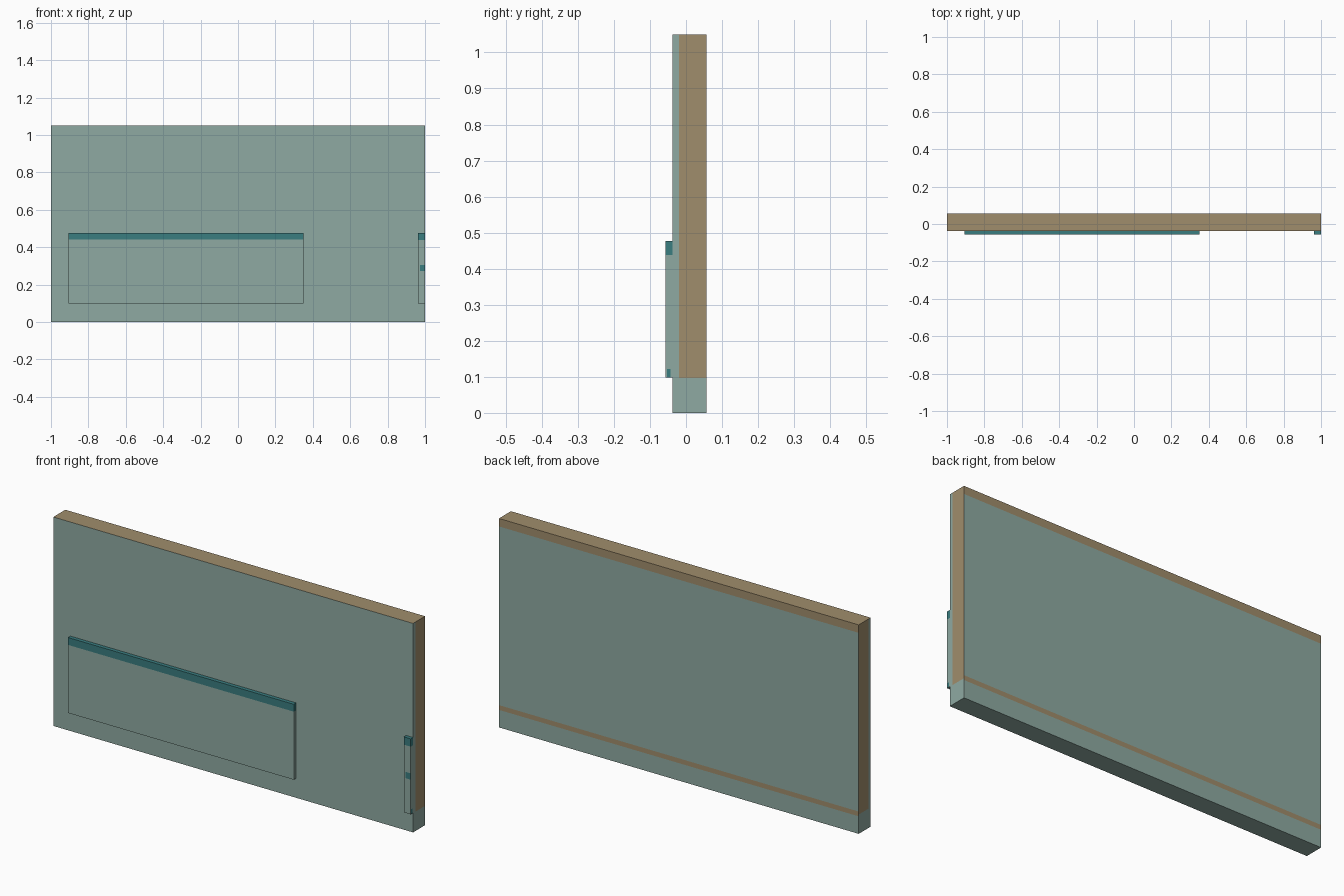
import bpy, bmesh
from mathutils import Vector

if "Cube" in bpy.data.objects:
    bpy.data.objects.remove(bpy.data.objects["Cube"])


def material(name, rgb):
    m = bpy.data.materials.new(name)
    lin = [((c / 255 + 0.055) / 1.055) ** 2.4 for c in rgb]
    m.diffuse_color = (*lin, 1)
    m.use_nodes = True
    m.node_tree.nodes["Principled BSDF"].inputs["Base Color"].default_value = m.diffuse_color
    return m


MATS = [material("sage", (143, 170, 162)),
        material("tan", (160, 141, 108)),
        material("teal", (58, 125, 128))]
SAGE, TAN, TEAL = range(3)


def box(name, lo, hi, cuts, rule):
    """Box between two corners, sliced at (axis, position) and coloured by rule."""
    lo, hi = Vector(lo), Vector(hi)
    bm = bmesh.new()
    bmesh.ops.create_cube(bm, size=1)
    for v in bm.verts:
        v.co = Vector([(lo[i] + hi[i]) / 2 + v.co[i] * (hi[i] - lo[i]) for i in range(3)])
    for axis, pos in cuts:
        normal = Vector([float(i == axis) for i in range(3)])
        bmesh.ops.bisect_plane(bm, geom=bm.verts[:] + bm.edges[:] + bm.faces[:],
                               plane_co=normal * pos, plane_no=normal)
    bm.normal_update()
    for f in bm.faces:
        f.material_index = rule(f.calc_center_median(), f.normal)
    me = bpy.data.meshes.new(name)
    bm.to_mesh(me)
    bm.free()
    for m in MATS:
        me.materials.append(m)
    ob = bpy.data.objects.new(name, me)
    bpy.context.collection.objects.link(ob)


# Wall slab: tan top, tan ends behind the front skin, two tan bands on the back
def wall_rule(c, n):
    if n.z > 0.5:
        return TAN
    if abs(n.x) > 0.5:
        return TAN if c.y > -0.02 and c.z > 0.097 else SAGE
    if n.y > 0.5:
        return TAN if c.z > 1.01 or 0.088 < c.z < 0.112 else SAGE
    return SAGE


box("wall_slab", (-1, -0.038, 0), (1, 0.057, 1.05),
    [(1, -0.02), (2, 0.088), (2, 0.097), (2, 0.112), (2, 1.01)], wall_rule)

# Long raised panel with a teal top band
box("long_panel", (-0.905, -0.057, 0.098), (0.35, -0.038, 0.477), [(2, 0.44)],
    lambda c, n: TEAL if c.z > 0.44 else SAGE)


# Narrow end panel with a teal cap and a small teal mark
def end_rule(c, n):
    mark = n.y < -0.5 and c.x > 0.972 and 0.272 < c.z < 0.304
    foot = n.x > 0.5 and c.z < 0.122 and -0.053 < c.y < -0.043
    return TEAL if c.z > 0.438 or mark or foot else SAGE


box("end_panel", (0.962, -0.057, 0.098), (1, -0.038, 0.477),
    [(2, 0.122), (2, 0.272), (2, 0.304), (2, 0.438), (0, 0.972), (1, -0.053), (1, -0.043)],
    end_rule)
